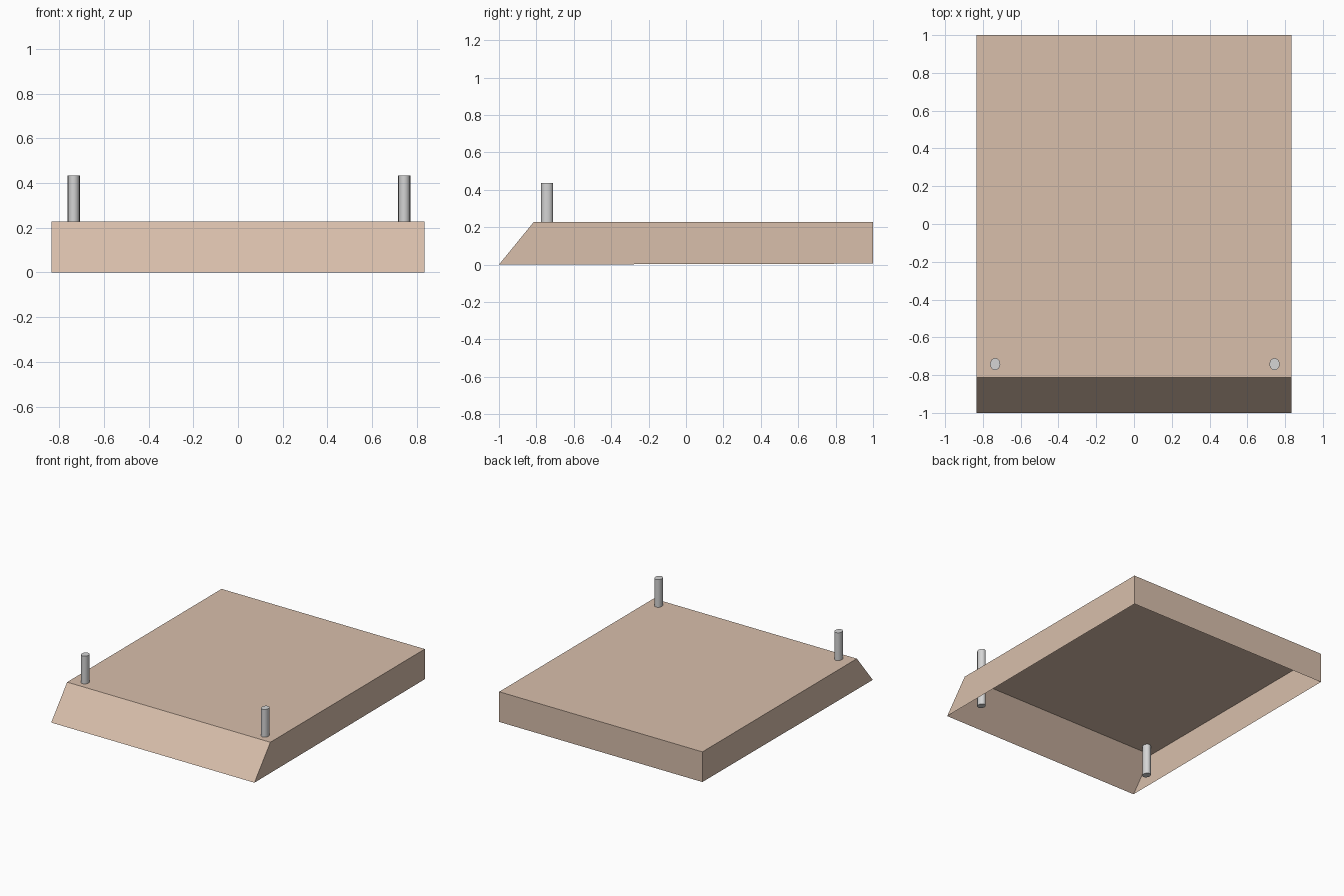
import bpy, bmesh
from mathutils import Matrix

if "Cube" in bpy.data.objects:
    bpy.data.objects.remove(bpy.data.objects["Cube"])


def material(name, rgb):
    m = bpy.data.materials.new(name)
    m.diffuse_color = (*rgb, 1.0)
    m.use_nodes = True
    m.node_tree.nodes["Principled BSDF"].inputs["Base Color"].default_value = m.diffuse_color
    return m


def make_object(name, bm, mat):
    bmesh.ops.recalc_face_normals(bm, faces=bm.faces[:])
    mesh = bpy.data.meshes.new(name)
    bm.to_mesh(mesh)
    bm.free()
    mesh.materials.append(mat)
    ob = bpy.data.objects.new(name, mesh)
    bpy.context.collection.objects.link(ob)
    return ob


tan = material("tan", (0.69, 0.52, 0.41))
grey = material("light grey", (0.66, 0.66, 0.66))

# Shell: side profile (y, z) extruded across x, open underneath
HALF_W = 0.835
profile = [(-1.0, 0.0), (-0.813, 0.229), (1.0, 0.229), (1.0, 0.005)]
bm = bmesh.new()
left = [bm.verts.new((-HALF_W, y, z)) for y, z in profile]
right = [bm.verts.new((HALF_W, y, z)) for y, z in profile]
bm.faces.new(left[::-1])
bm.faces.new(right)
for i in range(3):
    bm.faces.new((left[i], left[i + 1], right[i + 1], right[i]))
shell = make_object("open_shell", bm, tan)
# make sure the sheet's normals point outwards
if max(shell.data.polygons, key=lambda p: p.area).normal.z < 0:
    shell.data.flip_normals()

# Pegs: slightly oval pins running from the floor up through the top
PEG_TOP = 0.435
for name, x in (("left_peg", -0.735), ("right_peg", 0.744)):
    bm = bmesh.new()
    bmesh.ops.create_cone(bm, cap_ends=True, segments=16, radius1=1, radius2=1, depth=1,
                          matrix=Matrix.Translation((x, -0.742, PEG_TOP / 2))
                          @ Matrix.Diagonal((0.027, 0.032, PEG_TOP, 1)))
    for f in bm.faces:
        f.smooth = len(f.verts) == 4
    for e in bm.edges:
        e.smooth = all(f.smooth for f in e.link_faces)
    make_object(name, bm, grey)
